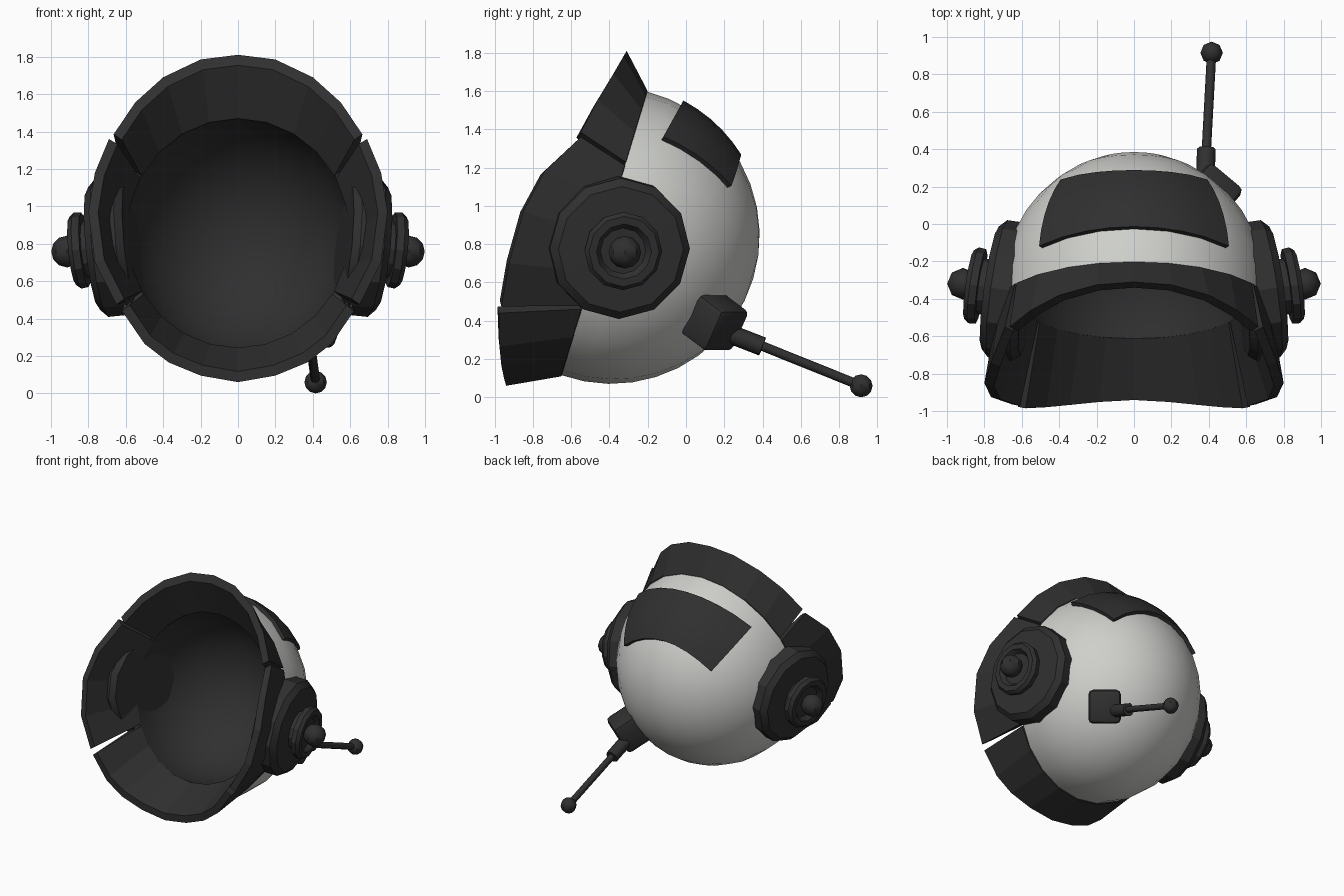
import bpy, bmesh, math
from mathutils import Vector, Matrix

if "Cube" in bpy.data.objects:
    bpy.data.objects.remove(bpy.data.objects["Cube"])


def material(name, col):
    m = bpy.data.materials.new(name)
    m.diffuse_color = (*col, 1)
    m.use_nodes = True
    m.node_tree.nodes["Principled BSDF"].inputs["Base Color"].default_value = m.diffuse_color
    return m


DARK = material("charcoal", (0.029, 0.029, 0.029))
WHITE = material("off_white", (0.62, 0.63, 0.60))


def finish(name, bm, mat, smooth=None):
    bmesh.ops.recalc_face_normals(bm, faces=bm.faces)
    me = bpy.data.meshes.new(name)
    bm.to_mesh(me)
    bm.free()
    ob = bpy.data.objects.new(name, me)
    bpy.context.collection.objects.link(ob)
    me.materials.append(mat)
    if smooth:
        bpy.ops.object.select_all(action='DESELECT')
        ob.select_set(True)
        bpy.context.view_layer.objects.active = ob
        bpy.ops.object.shade_smooth_by_angle(angle=math.radians(smooth))
    return ob


def frame(origin, axis, up=(0, 0, 1)):
    """Matrix whose local z runs along axis and local y points upward."""
    z = Vector(axis).normalized()
    x = Vector(up).cross(z).normalized()
    y = z.cross(x)
    m = Matrix((x, y, z)).transposed().to_4x4()
    m.translation = Vector(origin)
    return m


def lathe(name, profile, segs, mtx, mat, smooth=None):
    """Closed solid of revolution; profile is (radius, height) from pole to pole."""
    bm = bmesh.new()
    rings = []
    for r, h in profile:
        n = 1 if r < 1e-5 else segs
        rings.append([bm.verts.new(mtx @ Vector((r * math.cos(math.tau * i / segs),
                                                 r * math.sin(math.tau * i / segs), h)))
                      for i in range(n)])
    for a, b in zip(rings, rings[1:]):
        for i in range(segs):
            j = (i + 1) % segs
            quad = [a[i % len(a)], a[j % len(a)], b[j % len(b)], b[i % len(b)]]
            bm.faces.new(list(dict.fromkeys(quad)))
    return finish(name, bm, mat, smooth)


def ball(name, centre, r, mat, u=8, v=6, smooth=40):
    bm = bmesh.new()
    bmesh.ops.create_uvsphere(bm, u_segments=u, v_segments=v, radius=r,
                              matrix=Matrix.Translation(centre))
    return finish(name, bm, mat, smooth)


def rod(name, a, b, r, segs, mat):
    a, b = Vector(a), Vector(b)
    L = (b - a).length
    return lathe(name, [(0, 0), (r, 0), (r, L), (0, L)], segs, frame(a, b - a), mat, 50)


# Helmet shell and lining: hollow bowls opening forward along a tilted axis
CENTRE, R, XS, START = Vector((0, -0.39, 0.845)), 0.775, 0.93, -0.04
AXIS = (0, 0.957, -0.289)
SHELL = frame(CENTRE, AXIS) @ Matrix.Diagonal((XS, 1, 1, 1))


def arc(rad, n=10):
    a0 = math.asin(START / rad)
    return [(rad * math.cos(a), rad * math.sin(a))
            for a in (math.pi / 2 + (a0 - math.pi / 2) * i / n for i in range(n + 1))]


def bowl(name, outer, inner, mat):
    prof = arc(outer) + arc(inner)[::-1]
    prof[0], prof[-1] = (0, outer), (0, inner)
    lathe(name, prof, 24, SHELL, mat, 40)


bowl("shell", R, 0.735, WHITE)
bowl("lining", 0.73, 0.645, DARK)

# Flared face rim: separate wedge pieces from the shell edge to the front edge
TOP = [(0, -.31, 1.81), (.2, -.325, 1.785), (.4, -.38, 1.69), (.55, -.46, 1.555), (.665, -.55, 1.385)]
SIDE = [(.69, -.55, 1.36), (.765, -.74, 1.18), (.80, -.85, .97), (.765, -.925, .70), (.65, -.965, .475)]
BOTTOM = [(.62, -.978, .44), (.5, -.975, .265), (.37, -.965, .165), (.2, -.95, .095), (0, -.94, .06)]


def rim_piece(name, front, a0, a1, mirrored):
    """front: half edge points; a0..a1: degrees from the top on the shell edge."""
    n = len(front) - 1
    pts = [(Vector(p), math.radians(a0 + (a1 - a0) * i / n)) for i, p in enumerate(front)]
    flip = [(Vector((-p.x, p.y, p.z)), -a) for p, a in pts]
    if mirrored == 'span':
        joined = flip[:0:-1] + pts if front[0][0] == 0 else pts + [
            (p, math.tau + a) for p, a in flip[-2::-1]]
    else:
        joined = flip if mirrored == 'left' else pts
    bm = bmesh.new()
    rings = []
    for p, a in joined:
        def edge(r, h):
            q = SHELL @ Vector((-r * math.sin(a), r * math.cos(a), h))
            return q
        lip = Vector((p.x * 0.935, p.y - 0.03 * (p.z / 1.8), 0.94 + (p.z - 0.94) * 0.935))
        loop = [edge(R + 0.006, START), p, lip, edge(0.64, START), edge(0.70, START + 0.03)]
        rings.append([bm.verts.new(v) for v in loop])
    for s, t in zip(rings, rings[1:]):
        for i in range(5):
            j = (i + 1) % 5
            bm.faces.new((s[i], s[j], t[j], t[i]))
    bm.faces.new(rings[0])
    bm.faces.new(rings[-1])
    finish(name, bm, DARK)


# local x of the shell frame points to -x, so the sine is negated when it does
if SHELL.col[0][0] > 0:
    SHELL = SHELL @ Matrix.Diagonal((-1, 1, 1, 1))
rim_piece("rim_top", TOP, 0, 60, 'span')
rim_piece("rim_bottom", BOTTOM, 122, 180, 'span')
rim_piece("rim_right", SIDE, 61.5, 120.5, 'right')
rim_piece("rim_left", SIDE, 61.5, 120.5, 'left')

# Ear discs: big bevelled disc, neck, dished ring and round hub
EAR = [(0, -.14), (.34, -.14), (.37, -.10), (.37, .03), (.33, .07), (.15, .075), (.15, .12),
       (.20, .12), (.205, .16), (.185, .185), (.145, .185), (.12, .15), (0, .15)]
for side, s in (("right", 1), ("left", -1)):
    m = frame((s * 0.70, -0.35, 0.78), (s * 0.985, 0.14, -0.10))
    lathe("ear_disc_" + side, EAR, 12, m, DARK, 25)
    ball("ear_hub_" + side, m @ Vector((0, 0, 0.217)), 0.085, DARK)


# Crown plate: curved panel laid over the shell, narrowing to the back
def crown_plate():
    bm = bmesh.new()
    nu, nv, layers = 8, 5, []
    for rad in (0.745, 0.80):
        grid = []
        for j in range(nv + 1):
            v, row = j / nv, []
            for i in range(nu + 1):
                u = 2 * i / nu - 1
                x = u * (0.485 + (0.40 - 0.485) * v)
                front = Vector((x, -0.03 - 0.10 * u * u, 1.52 - 0.18 * u * u))
                back = Vector((x, 0.29 - 0.04 * u * u, 1.27 - 0.16 * u * u))
                d = front.lerp(back, v) - CENTRE
                d.x /= XS
                d = d.normalized() * rad
                d.x *= XS
                row.append(bm.verts.new(CENTRE + d))
            grid.append(row)
        layers.append(grid)
        for j in range(nv):
            for i in range(nu):
                bm.faces.new((grid[j][i], grid[j][i + 1], grid[j + 1][i + 1], grid[j + 1][i]))

    def border(g):
        return (g[0] + [r[-1] for r in g[1:]] + g[-1][-2::-1] + [r[0] for r in g[-2:0:-1]])
    lo, hi = border(layers[0]), border(layers[1])
    for i in range(len(lo)):
        j = (i + 1) % len(lo)
        bm.faces.new((lo[i], lo[j], hi[j], hi[i]))
    finish("crown_plate", bm, DARK, 35)


crown_plate()

# Antenna: bevelled mount block, sleeve, thin rod and tip ball
bm = bmesh.new()
bmesh.ops.create_cube(bm, size=1, matrix=frame((0.40, 0.14, 0.40), (0.5, 0.6, -0.45))
                      @ Matrix.Diagonal((0.24, 0.25, 0.24, 1)))
bmesh.ops.bevel(bm, geom=bm.edges[:], offset=0.035, segments=2, affect='EDGES', profile=0.5)
finish("antenna_mount", bm, DARK, 35)
rod("antenna_sleeve", (0.38, 0.22, 0.335), (0.387, 0.40, 0.265), 0.05, 8, DARK)
rod("antenna_rod", (0.386, 0.38, 0.275), (0.415, 0.915, 0.06), 0.025, 8, DARK)
ball("antenna_tip", (0.415, 0.915, 0.06), 0.06, DARK)
